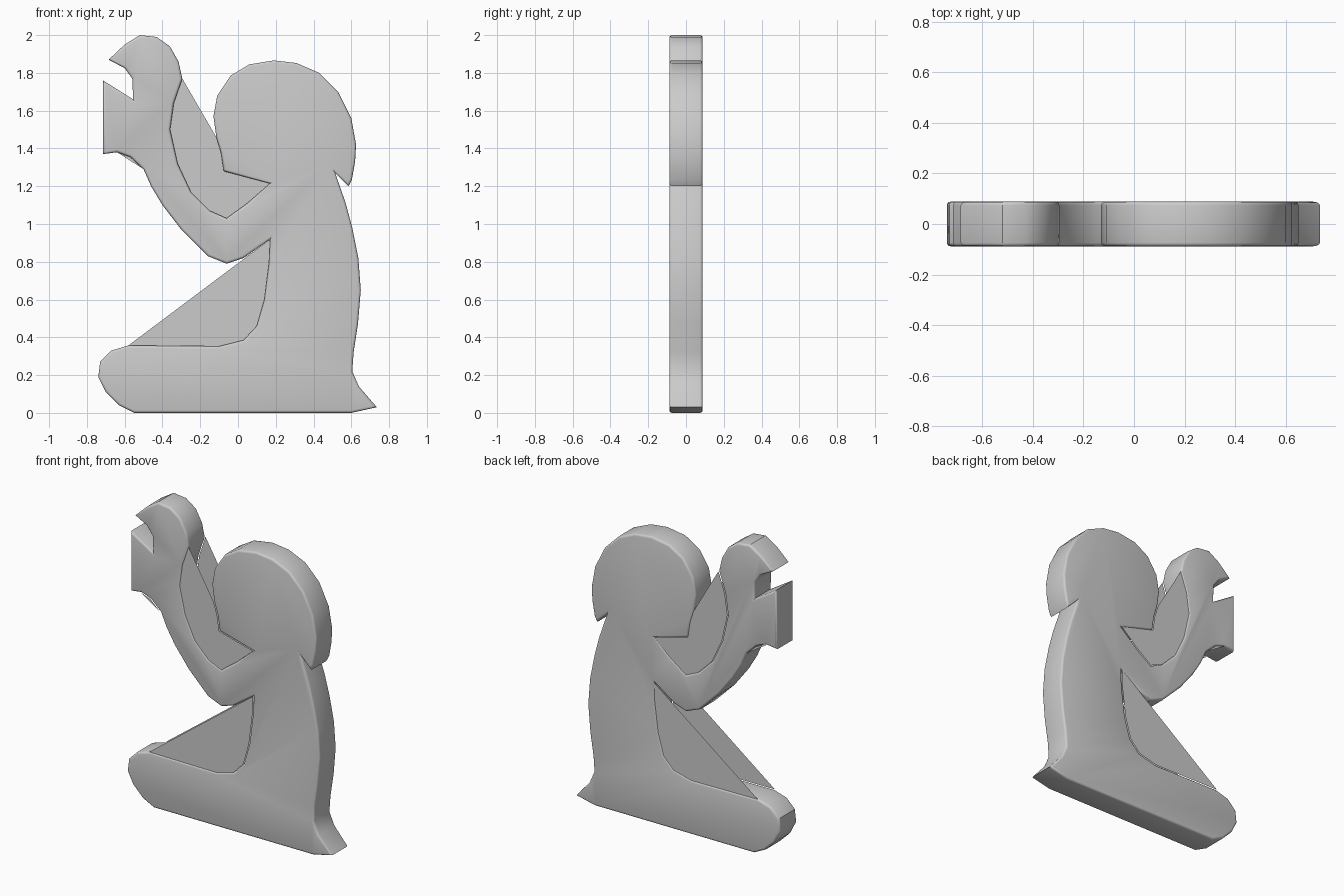
import bpy, bmesh, math

if "Cube" in bpy.data.objects:
    bpy.data.objects.remove(bpy.data.objects["Cube"])

HALF = 0.088   # half thickness of the plaque
ROUND = 0.014  # softened rim

# Outline (x, z), counter-clockwise, grouped by body part
back = [(-0.55, 0), (0.60, 0), (0.735, 0.03), (0.64, 0.14), (0.605, 0.22), (0.612, 0.32),
        (0.635, 0.47), (0.65, 0.65), (0.637, 0.82), (0.605, 0.98), (0.57, 1.11), (0.525, 1.24)]
head = [(0.515, 1.27), (0.585, 1.2), (0.603, 1.235), (0.62, 1.33), (0.625, 1.42), (0.6, 1.56),
        (0.53, 1.7), (0.43, 1.8), (0.31, 1.852), (0.19, 1.866), (0.06, 1.845), (-0.04, 1.785),
        (-0.11, 1.68), (-0.13, 1.57), (-0.115, 1.46), (-0.09, 1.38), (-0.075, 1.28)]
inner_arm = [(0.17, 1.215), (0.05, 1.11), (-0.06, 1.03), (-0.15, 1.07), (-0.25, 1.17),
             (-0.32, 1.32), (-0.36, 1.5), (-0.34, 1.64), (-0.295, 1.77)]
hand = [(-0.315, 1.86), (-0.36, 1.94), (-0.43, 1.99), (-0.52, 2.0), (-0.6, 1.95), (-0.685, 1.87),
        (-0.6, 1.825), (-0.56, 1.77), (-0.555, 1.66), (-0.715, 1.76), (-0.715, 1.37),
        (-0.64, 1.38), (-0.57, 1.355), (-0.5, 1.29)]
outer_arm = [(-0.46, 1.2), (-0.4, 1.1), (-0.3, 0.97), (-0.16, 0.83), (-0.06, 0.79), (0.03, 0.82)]
thigh = [(0.17, 0.92), (0.165, 0.8), (0.14, 0.6), (0.1, 0.46), (0.03, 0.385), (-0.1, 0.352),
         (-0.58, 0.357)]
knee = [(-0.67, 0.33), (-0.73, 0.27), (-0.74, 0.19), (-0.7, 0.11), (-0.63, 0.04)]


def new_object(name, bm):
    mesh = bpy.data.meshes.new(name)
    bm.to_mesh(mesh)
    bm.free()
    ob = bpy.data.objects.new(name, mesh)
    bpy.context.collection.objects.link(ob)
    return ob


def face_at(bm, outline, y):
    return bm.faces.new([bm.verts.new((x, y, z)) for x, z in outline])


# Kneeling figure: extruded outline with softened front and back rims
bm = bmesh.new()
front = face_at(bm, back + head + inner_arm + hand + outer_arm + thigh + knee, -HALF)
ext = bmesh.ops.extrude_face_region(bm, geom=[front], use_keep_orig=True)
for v in ext["geom"]:
    if isinstance(v, bmesh.types.BMVert):
        v.co.y = HALF
bmesh.ops.recalc_face_normals(bm, faces=bm.faces[:])
rims = [e for e in bm.edges if abs(e.verts[0].co.y - e.verts[1].co.y) < 1e-5]
bmesh.ops.bevel(bm, geom=rims, offset=ROUND, segments=3, profile=0.5,
                affect='EDGES', clamp_overlap=False)
figure = new_object("kneeling_figure", bm)
bpy.context.view_layer.objects.active = figure
figure.select_set(True)
bpy.ops.object.shade_smooth_by_angle(angle=math.radians(35))


# Thin webs closing the hollows on the front and back faces only
def web(name, outline):
    bm = bmesh.new()
    for y in (-HALF + 0.001, HALF - 0.001):
        f = face_at(bm, outline, y)
        f.normal_update()
        if f.normal.y * y < 0:
            f.normal_flip()
    bmesh.ops.triangulate(bm, faces=bm.faces[:])
    return new_object(name, bm)


web("lap_web", thigh)
web("arm_web", head[-3:] + inner_arm)
web("wrist_web", hand[-3:])
